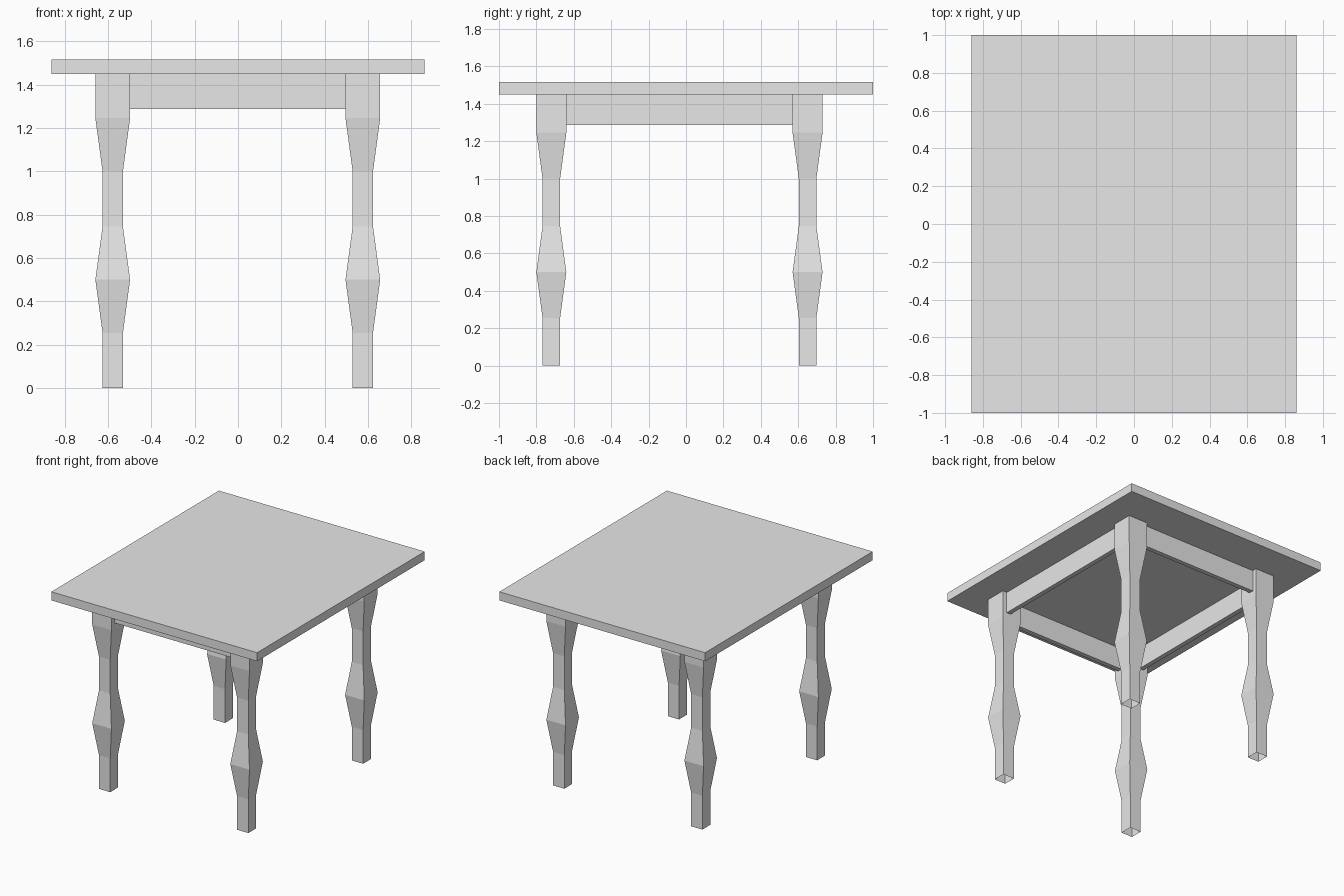
import bpy
import bmesh

default = bpy.data.objects.get("Cube")
if default:
    bpy.data.objects.remove(default, do_unlink=True)

grey = bpy.data.materials.new("plain grey")
grey.use_nodes = True
grey.diffuse_color = (0.8, 0.8, 0.8, 1)
grey.node_tree.nodes["Principled BSDF"].inputs["Base Color"].default_value = (0.8, 0.8, 0.8, 1)

TOP_Z, UNDERSIDE_Z, APRON_Z = 1.515, 1.45, 1.287
LEG_X = (-0.578, 0.576)
LEG_Y = (-0.72, 0.65)
WIDE, NARROW = 0.08, 0.047
APRON_INSET, APRON_THICK = 0.035, 0.035


def add_object(name, bm):
    mesh = bpy.data.meshes.new(name)
    bm.to_mesh(mesh)
    bm.free()
    mesh.materials.append(grey)
    obj = bpy.data.objects.new(name, mesh)
    bpy.context.collection.objects.link(obj)
    return obj


def add_box(name, low, high):
    bm = bmesh.new()
    bmesh.ops.create_cube(bm, size=1)
    for v in bm.verts:
        v.co = [(a + b) / 2 + c * (b - a) for a, b, c in zip(low, high, v.co)]
    return add_object(name, bm)


def add_leg(name, x, y):
    # Square leg with a diamond swelling, open at both ends
    profile = [(0, NARROW), (0.255, NARROW), (0.5, WIDE), (0.745, NARROW),
               (1.0, NARROW), (1.245, WIDE), (UNDERSIDE_Z, WIDE)]
    corners = [(-1, -1), (1, -1), (1, 1), (-1, 1)]
    bm = bmesh.new()
    rings = [[bm.verts.new((x + sx * r, y + sy * r, z)) for sx, sy in corners]
             for z, r in profile]
    for lower, upper in zip(rings, rings[1:]):
        for i in range(4):
            j = (i + 1) % 4
            bm.faces.new((lower[i], lower[j], upper[j], upper[i]))
    return add_object(name, bm)


# Table top
add_box("table_top", (-0.86, -1, UNDERSIDE_Z), (0.86, 1, TOP_Z))

# Four legs
for x, side in zip(LEG_X, ("right", "left")):
    for y, end in zip(LEG_Y, ("front", "back")):
        add_leg(f"{end}_{side}_leg", x, y)

# Aprons between the legs, set slightly in from their outer faces
for y, sign, end in zip(LEG_Y, (-1, 1), ("front", "back")):
    outer = y + sign * (WIDE - APRON_INSET)
    inner = outer - sign * APRON_THICK
    add_box(f"{end}_apron", (LEG_X[0] + WIDE, min(outer, inner), APRON_Z),
            (LEG_X[1] - WIDE, max(outer, inner), UNDERSIDE_Z))
for x, sign, side in zip(LEG_X, (-1, 1), ("right", "left")):
    outer = x + sign * (WIDE - APRON_INSET)
    inner = outer - sign * APRON_THICK
    add_box(f"{side}_apron", (min(outer, inner), LEG_Y[0] + WIDE, APRON_Z),
            (max(outer, inner), LEG_Y[1] - WIDE, UNDERSIDE_Z))
